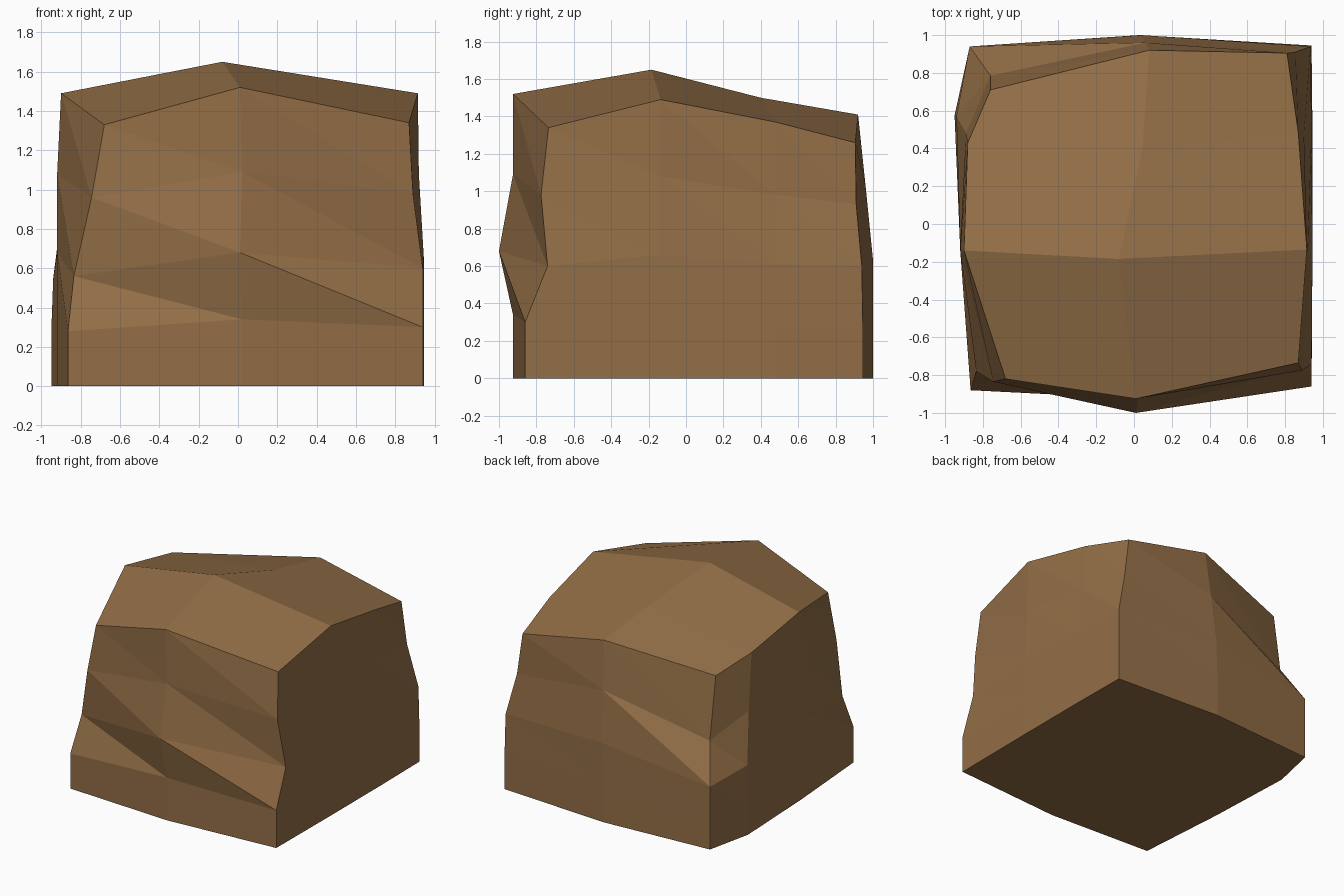
import bpy, bmesh

if "Cube" in bpy.data.objects:
    bpy.data.objects.remove(bpy.data.objects["Cube"])

# Cross-sections, counterclockwise from the front-left corner
base_ring = [(-.865, -.88), (.02, -.925), (.94, -.86), (.945, -.14), (.945, .48),
             (.94, .945), (.03, 1.0), (-.87, .94), (-.95, .575), (-.92, -.14)]
waist_ring = [(-.835, -.78, .56), (.01, -1.0, .68), (.94, -.74, .60), (.945, -.14, .66),
              (.94, .48, .61), (.935, .94, .60), (.04, 1.0, .63), (-.87, .94, .50),
              (-.94, .57, .55), (-.92, -.14, .68)]
shoulder_ring = [(-.745, -.835, .96), (.02, -.925, 1.09), (.89, -.775, .98), (.92, -.14, 1.08),
                 (.90, .48, .98), (.855, .91, .93), (.06, .96, 1.03), (-.76, .785, .78),
                 (-.89, .48, .94), (-.92, -.14, 1.08)]
rim_ring = [(-.68, -.82, 1.33), (.01, -.925, 1.52), (.87, -.735, 1.34), (.915, -.135, 1.49),
            (.87, .48, 1.37), (.81, .905, 1.26), (.08, .92, 1.41), (-.76, .71, 1.27),
            (-.88, .43, 1.38), (-.90, -.14, 1.49)]
crown = [(-.08, -.185, 1.65), (.045, .40, 1.50)]

# The foot rises straight from the base to half the waist height
foot_ring = [(x, y, w[2] * .5) for (x, y), w in zip(base_ring, waist_ring)]
rings = [[(x, y, 0) for x, y in base_ring], foot_ring, waist_ring, shoulder_ring, rim_ring]

bm = bmesh.new()
rows = [[bm.verts.new(p) for p in ring] for ring in rings]
c1, c2 = [bm.verts.new(p) for p in crown]

# Sides
n = len(base_ring)
for lo, hi in zip(rows, rows[1:]):
    for i in range(n):
        j = (i + 1) % n
        bm.faces.new((lo[i], lo[j], hi[i]))
        bm.faces.new((lo[j], hi[j], hi[i]))

# Underside and crown
bm.faces.new(rows[0][::-1])
fl, fm, fr, r1, r2, br, bk, bl, l2, l1 = rows[-1]
for quad in ((fl, fm, c1, l1), (fm, fr, r1, c1), (c1, r1, r2, c2),
             (l1, c1, c2, l2), (c2, r2, br, bk), (l2, c2, bk, bl)):
    bm.faces.new(quad)
bmesh.ops.recalc_face_normals(bm, faces=bm.faces)

mesh = bpy.data.meshes.new("boulder")
bm.to_mesh(mesh)
bm.free()
brown = bpy.data.materials.new("brown stone")
brown.diffuse_color = (.29, .156, .062, 1)
brown.use_nodes = True
brown.node_tree.nodes["Principled BSDF"].inputs["Base Color"].default_value = brown.diffuse_color
mesh.materials.append(brown)
bpy.context.collection.objects.link(bpy.data.objects.new("boulder", mesh))
